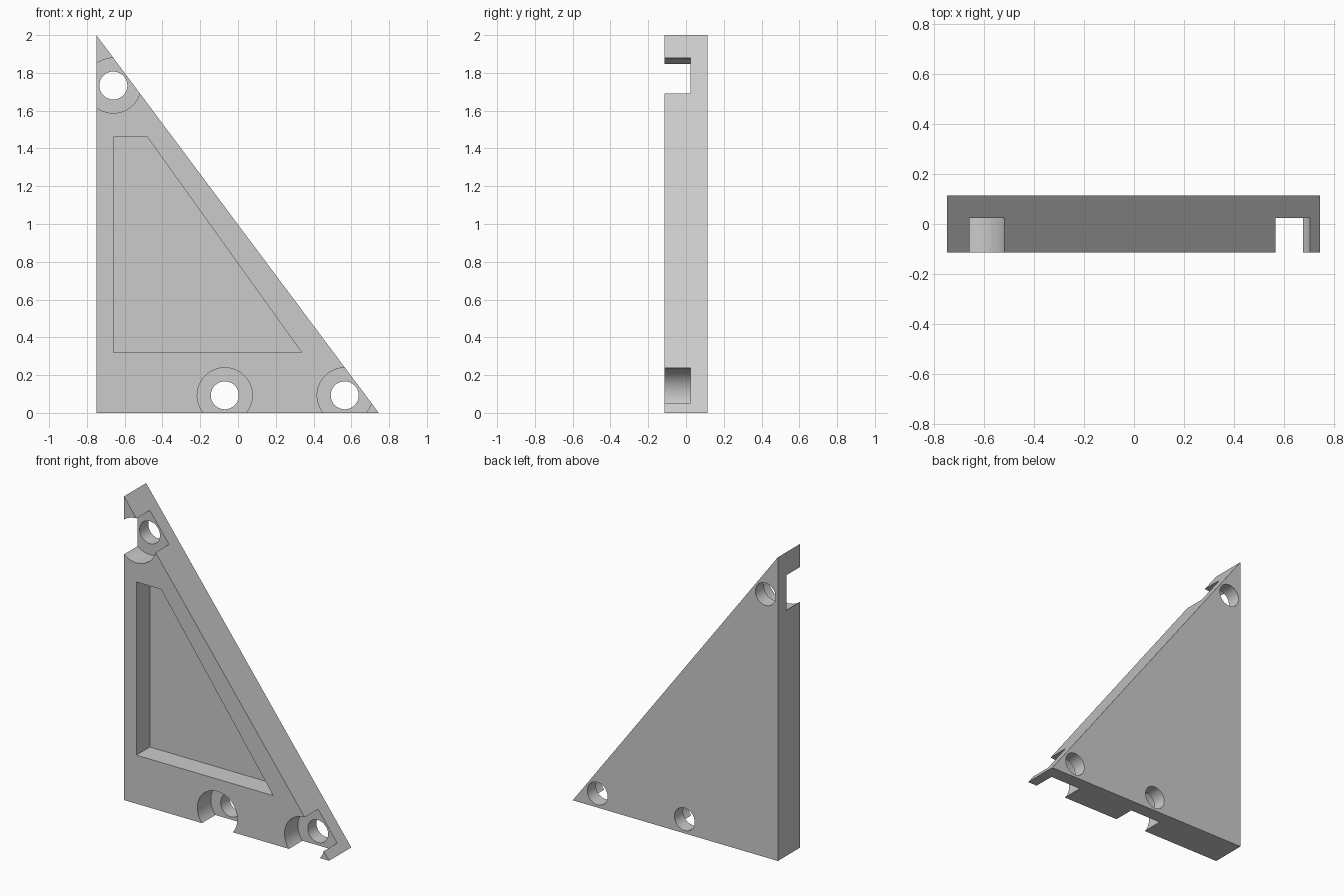
import bpy
import bmesh
import math

cube = bpy.data.objects.get("Cube")
if cube:
    bpy.data.objects.remove(cube, do_unlink=True)

FRONT, BACK, FLOOR = -0.115, 0.115, 0.025
OUTLINE = [(-0.75, 0), (0.745, 0), (-0.75, 2)]
POCKET = [(-0.66, 0.32), (0.337, 0.32), (-0.48, 1.46), (-0.66, 1.46)]
HOLES = [(-0.66, 1.733), (-0.07, 0.093), (0.565, 0.093)]
BORE_RADIUS, HOLE_RADIUS = 0.146, 0.074

grey = bpy.data.materials.new("plain grey")
grey.use_nodes = True
grey.diffuse_color = (0.6, 0.6, 0.6, 1)
grey.node_tree.nodes["Principled BSDF"].inputs["Base Color"].default_value = (0.6, 0.6, 0.6, 1)


def prism(name, points, y0, y1):
    """Extrude an x-z profile from y0 to y1."""
    bm = bmesh.new()
    face = bm.faces.new([bm.verts.new((x, y0, z)) for x, z in points])
    side = bmesh.ops.extrude_face_region(bm, geom=[face])["geom"]
    moved = [v for v in side if isinstance(v, bmesh.types.BMVert)]
    bmesh.ops.translate(bm, verts=moved, vec=(0, y1 - y0, 0))
    bmesh.ops.recalc_face_normals(bm, faces=bm.faces)
    mesh = bpy.data.meshes.new(name)
    bm.to_mesh(mesh)
    bm.free()
    mesh.materials.append(grey)
    obj = bpy.data.objects.new(name, mesh)
    bpy.context.collection.objects.link(obj)
    return obj


def circle(center, radius, count=64):
    angles = [2 * math.pi * i / count for i in range(count)]
    return [(center[0] + radius * math.cos(a), center[1] + radius * math.sin(a)) for a in angles]


# Triangular plate
plate = prism("triangular_plate", OUTLINE, FRONT, BACK)

# Front pocket, counterbores and through holes
cutters = [prism("pocket_cutter", POCKET, FRONT - 0.1, FLOOR)]
for center in HOLES:
    cutters.append(prism("counterbore_cutter", circle(center, BORE_RADIUS), FRONT - 0.1, FLOOR))
    cutters.append(prism("hole_cutter", circle(center, HOLE_RADIUS), FRONT - 0.2, BACK + 0.1))

bpy.ops.object.select_all(action="DESELECT")
plate.select_set(True)
bpy.context.view_layer.objects.active = plate
for cutter in cutters:
    cutter.hide_render = True
    mod = plate.modifiers.new("cut", "BOOLEAN")
    mod.operation = "DIFFERENCE"
    mod.solver = "EXACT"
    mod.object = cutter
    bpy.ops.object.modifier_apply(modifier=mod.name)
    bpy.data.objects.remove(cutter, do_unlink=True)

bpy.ops.object.shade_smooth_by_angle(angle=math.radians(30))
